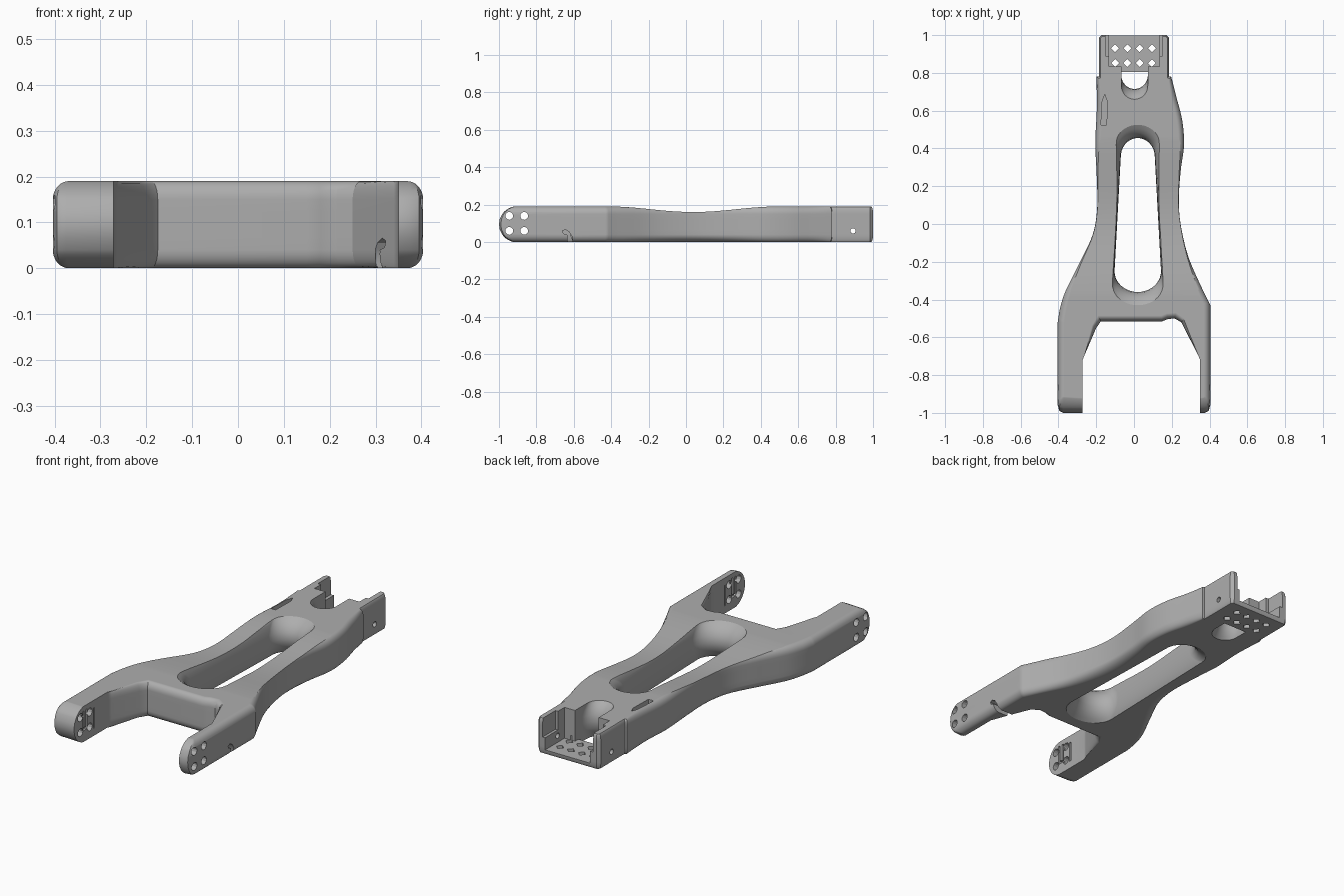
import bpy, bmesh, math
from mathutils import Vector

old = bpy.data.objects.get("Cube")
if old:
    bpy.data.objects.remove(old, do_unlink=True)

H = 0.19      # overall thickness
R = 0.04      # height of the rounded edges

grey = bpy.data.materials.new("light_grey")
grey.use_nodes = True
grey.diffuse_color = (0.42, 0.42, 0.42, 1)
grey.node_tree.nodes["Principled BSDF"].inputs["Base Color"].default_value = (0.42, 0.42, 0.42, 1)


def loft(name, rings):
    """Closed solid through a stack of equally long point rings."""
    bm = bmesh.new()
    loops = [[bm.verts.new(p) for p in ring] for ring in rings]
    n = len(loops[0])
    for a, b in zip(loops, loops[1:]):
        for i in range(n):
            j = (i + 1) % n
            bm.faces.new((a[i], a[j], b[j], b[i]))
    bm.faces.new(loops[0][::-1])
    bm.faces.new(loops[-1])
    bmesh.ops.recalc_face_normals(bm, faces=bm.faces)
    mesh = bpy.data.meshes.new(name)
    bm.to_mesh(mesh)
    bm.free()
    mesh.materials.append(grey)
    obj = bpy.data.objects.new(name, mesh)
    bpy.context.collection.objects.link(obj)
    return obj


def prism_x(points, lo, hi):
    return loft("cutter", [[(x, y, z) for y, z in points] for x in (lo, hi)])


def prism_z(points, lo, hi):
    return loft("cutter", [[(x, y, z) for x, y in points] for z in (lo, hi)])


def box(x0, x1, y0, y1, z0, z1):
    return prism_z([(x0, y0), (x1, y0), (x1, y1), (x0, y1)], z0, z1)


def circle(u, v, r, n):
    return [(u + r * math.cos(math.tau * i / n), v + r * math.sin(math.tau * i / n)) for i in range(n)]


def cut(target, cutter):
    cutter.hide_render = True
    bpy.context.view_layer.objects.active = target
    mod = target.modifiers.new("cut", 'BOOLEAN')
    mod.operation = 'DIFFERENCE'
    mod.solver = 'EXACT'
    mod.object = cutter
    bpy.ops.object.modifier_apply(modifier=mod.name)
    bpy.data.objects.remove(cutter, do_unlink=True)


def smooth(points, steps=5):
    """Catmull-Rom curve through the points."""
    p = [Vector(q) for q in points]
    p = [p[0] * 2 - p[1]] + p + [p[-1] * 2 - p[-2]]
    out = []
    for a, b, c, d in zip(p, p[1:], p[2:], p[3:]):
        for s in range(steps):
            t = s / steps
            out.append((b * 2 + (c - a) * t + (a * 2 - b * 5 + c * 4 - d) * t * t
                        + (b * 3 - a - c * 3 + d) * t ** 3) / 2)
    return out + [p[-2]]


def waist(y):
    t = max(-1, min(1, (y - 0.04) / 0.46))
    return 0.5 + 0.5 * math.cos(math.pi * t)


# Plan outline, counter-clockwise: x, y, edge rounding
fork = [(-.375, -1, .03), (-.272, -1, 0), (-.272, -.72, 0), (-.262, -.695, 0), (-.2, -.55, .025),
        (-.175, -.515, .03), (.15, -.515, .03), (.18, -.503, .03), (.215, -.5, .03), (.25, -.52, .025),
        (.34, -.695, 0), (.35, -.72, 0), (.35, -1, 0), (.375, -1, .02), (.395, -.99, .03), (.404, -.96, .035)]
right_side = smooth([(.404, -.43, .035), (.36, -.34, .03), (.29, -.18, .03), (.25, -.02, .03),
                     (.237, .12, .03), (.247, .28, .03), (.265, .42, .03), (.255, .55, .03),
                     (.225, .67, .03), (.197, .78, .015)])
rear = [(.185, .781, .01), (.185, .985, .01), (.17, 1, .01), (-.17, 1, .01), (-.185, .985, .01),
        (-.185, .781, .01)]
left_side = smooth([(-.198, .78, .015), (-.197, .6, .03), (-.205, .43, .03), (-.197, .25, .03),
                    (-.195, .08, .03), (-.22, -.06, .03), (-.29, -.21, .03), (-.36, -.35, .03),
                    (-.39, -.44, .035), (-.404, -.52, .035)])
outline = [Vector(p) for p in fork] + right_side + [Vector(p) for p in rear] + left_side
outline += [Vector((-.404, -.96, .035)), Vector((-.395, -.99, .03))]


def inward(i):
    p = [outline[(i + k) % len(outline)].xy for k in (-1, 0, 1)]
    a, b = (p[1] - p[0]).normalized(), (p[2] - p[1]).normalized()
    n1, n2 = Vector((-a.y, a.x)), Vector((-b.y, b.x))
    return (n1 + n2) / max(0.5, 1 + n1.dot(n2))


normals = [inward(i) for i in range(len(outline))]


def body_ring(z, k):
    """Outline at height z, pulled in by share k of its rounding."""
    half = H / 2
    end = math.sqrt(max(0, 1 - ((z - half) / (half + .002)) ** 2))
    ring = []
    for p, n in zip(outline, normals):
        extra = .025 * waist(p.y) * k if z < half else 0
        q = p.xy + n * (p.z * k + extra)
        y = q.y if q.y > -.9 else -.9 + (q.y + .9) * end
        ring.append((q.x, y, z))
    return ring


# Main arm body with rounded edges and round fork ends
quarter = [(R * (1 - math.cos(a)), 1 - math.sin(a)) for a in [math.pi / 12 * i for i in range(7)]]
levels = quarter + [(H * f, 0) for f in (.35, .5, .65)] + [(H - z, k) for z, k in reversed(quarter)]
body = loft("suspension_arm", [body_ring(z, k) for z, k in levels])

# Dipped top at the waist
ys = [-.42 + .92 * i / 32 for i in range(33)]
cut(body, prism_x([(y, H + .0005 - .03 * waist(y)) for y in ys] + [(.5, .3), (-.42, .3)], -.5, .5))

# Long central window and rear notch, both narrowest at mid height
heights = [-.04, 0, .012, .03, .06, H / 2, .13, .16, .178, H, .23]


def pinch(z):
    return max(0, 1 - abs(2 * z / H - 1) ** 2.5)


def window_ring(z):
    k = pinch(z)
    arc = [math.pi * i / 20 for i in range(21)]
    back = [(.02 + (.115 - .025 * k) * math.cos(a), .425 - .07 * k + .1 * math.sin(a), z) for a in arc]
    front = [(.02 - (.135 - .012 * k) * math.cos(a), -.32 + .07 * k - .11 * math.sin(a), z) for a in arc]
    return back + front


def notch_ring(z):
    arc = [math.pi * i / 16 for i in range(17)]
    front = [(.003 - .07 * math.cos(a), .732 + .055 * pinch(z) - .072 * math.sin(a), z) for a in arc]
    return front + [(.073, .806, z), (-.067, .806, z)]


cut(body, loft("cutter", [window_ring(z) for z in heights]))
cut(body, loft("cutter", [notch_ring(z) for z in heights]))

# Rear channel with floor plate and stepped walls
cut(body, box(-.067, .073, .78, .9, .025, .3))
cut(body, box(-.132, .135, .835, 1.1, .025, .3))
cut(body, box(-.15, .15, .89, 1.1, .09, .3))

# Diamond holes in the floor plate
for x in (-.1, -.035, .03, .095):
    for y in (.93, .852):
        cut(body, prism_z(circle(x, y, .021, 4), -.05, .05))

# Cross holes in the rear walls
cut(body, prism_x(circle(.893, .06, .014, 16), -.5, .5))

# Four bolt holes through each fork end
for y in (-.945, -.865):
    for z in (.06, .14):
        cut(body, prism_x(circle(y, z, .021, 12), -.5, .5))

# U-shaped grooves on the inner fork faces
for x in (-.272, .35):
    for y0, y1, z0, z1 in ((-.925, -.913, .07, .165), (-.897, -.885, .07, .165), (-.925, -.885, .06, .075),
                           (-.835, -.825, .04, .15)):
        cut(body, box(x - .012, x + .012, y0, y1, z0, z1))

# Hooked cable notch under one fork leg
cut(body, prism_x([(-.6, -.05), (-.61, .03), (-.625, .055), (-.645, .066), (-.66, .06),
                   (-.655, .045), (-.635, .04), (-.628, -.05)], .3, .5))

# Tapered recess on the top near the rear
cut(body, prism_z([(-.175, .525), (-.145, .525), (-.142, .65), (-.155, .685), (-.168, .65)], .15, .3))

# Smooth shading with sharp cut edges
bpy.ops.object.select_all(action='DESELECT')
body.select_set(True)
bpy.context.view_layer.objects.active = body
bpy.ops.object.shade_smooth_by_angle(angle=math.radians(28))
weighted = body.modifiers.new("weighted_normals", 'WEIGHTED_NORMAL')
weighted.keep_sharp = True
